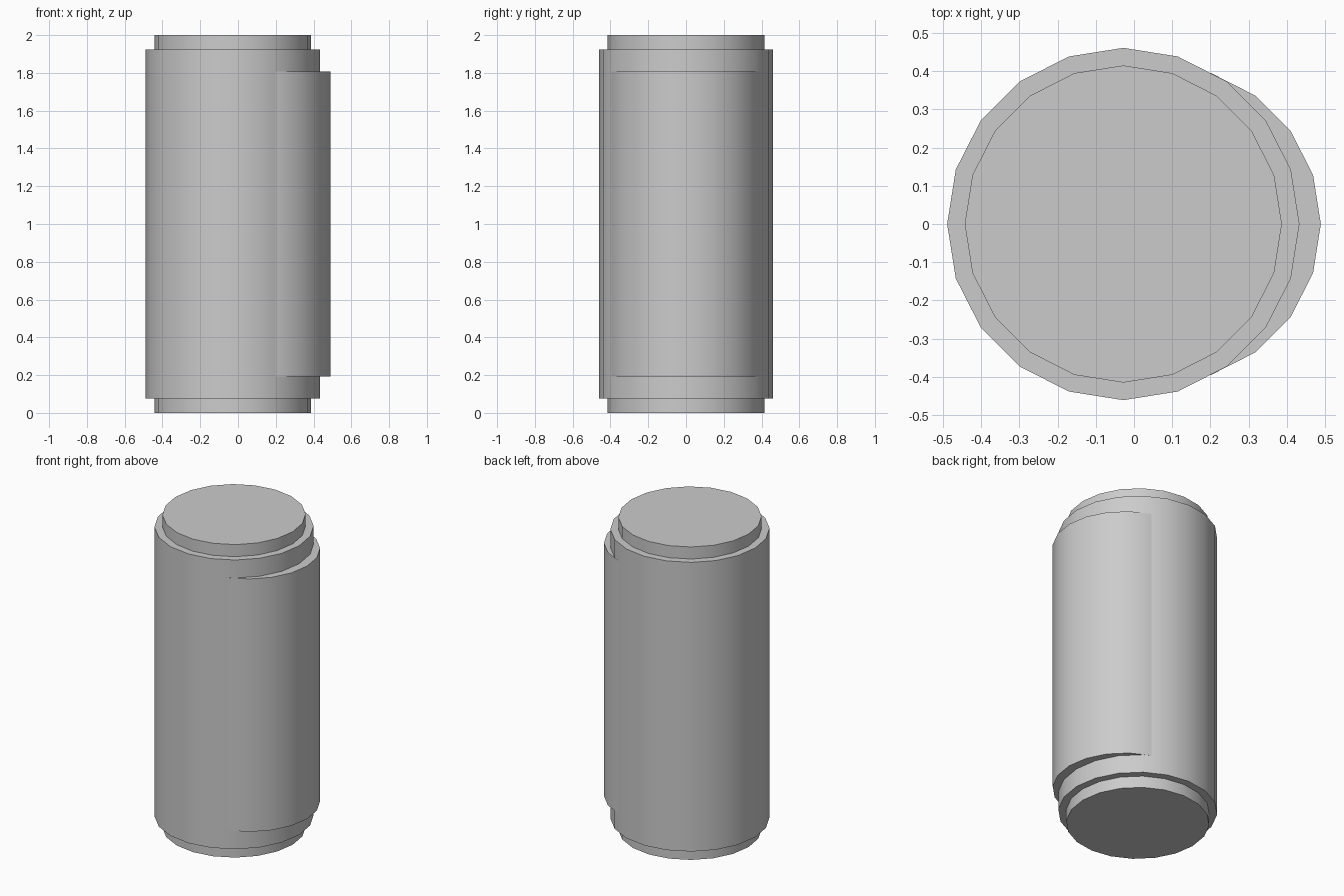
import bpy

if "Cube" in bpy.data.objects:
    bpy.data.objects.remove(bpy.data.objects["Cube"])


def cylinder(name, x, radius, z0, z1):
    """20-sided upright cylinder with a vertex on the +x axis, smooth sides."""
    bpy.ops.mesh.primitive_cylinder_add(
        vertices=20, radius=radius, depth=z1 - z0, location=(x, 0, (z0 + z1) / 2))
    obj = bpy.context.object
    obj.name = name
    bpy.ops.object.shade_smooth_by_angle()
    return obj


# Core whose ends show as the stepped rims at top and bottom
cylinder("core", -0.028, 0.415, 0.0, 2.0)
# Main body sleeve
cylinder("body", -0.028, 0.461, 0.075, 1.923)
# Offset cylinder bulging out of the right side
cylinder("side_bulge", 0.074, 0.415, 0.192, 1.808)
